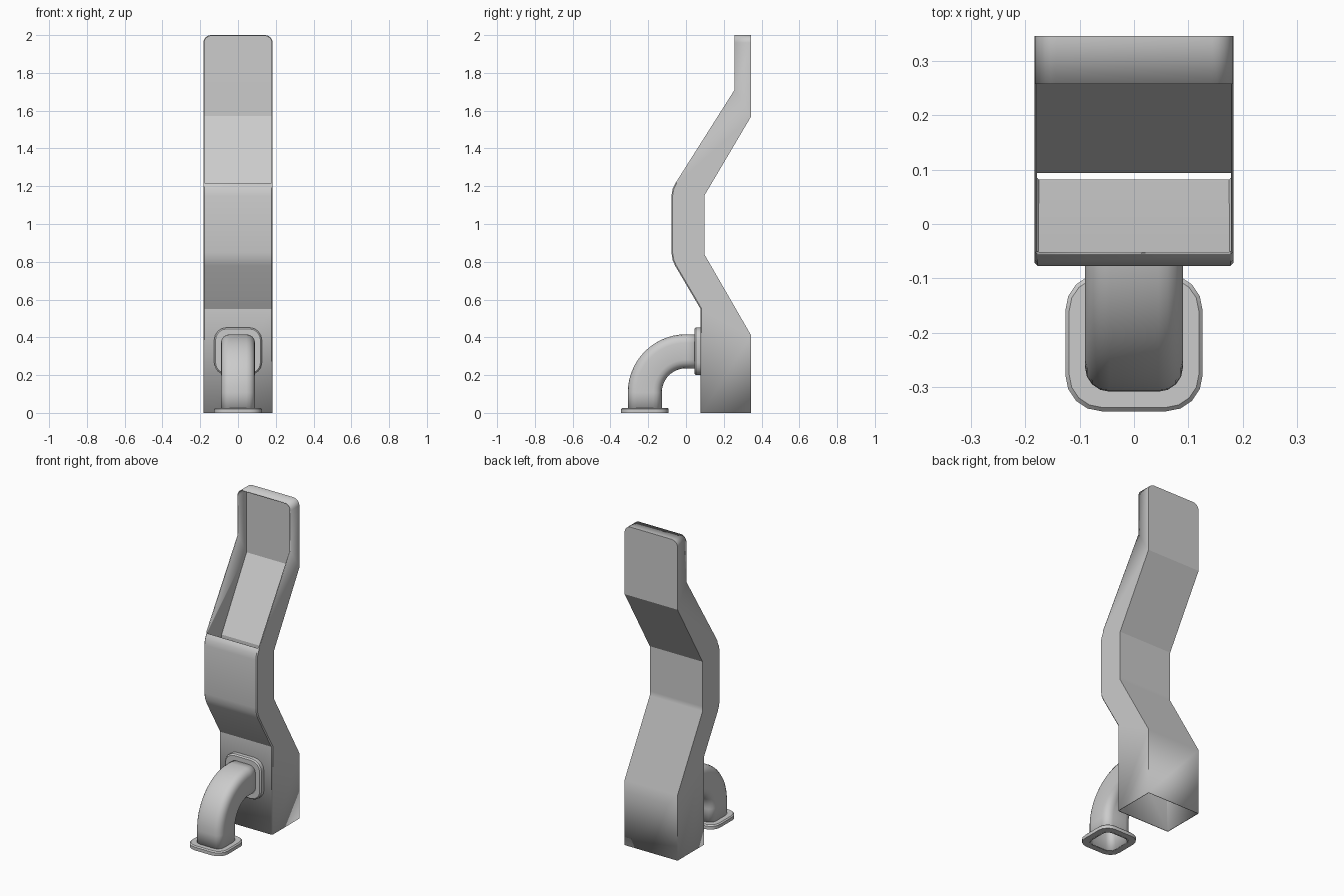
import bpy, bmesh
from math import sin, cos, pi, radians

cube = bpy.data.objects.get("Cube")
if cube:
    bpy.data.objects.remove(cube)

grey = bpy.data.materials.new("light_grey_metal")
grey.use_nodes = True
grey.diffuse_color = (0.6, 0.6, 0.6, 1)
grey.node_tree.nodes["Principled BSDF"].inputs["Base Color"].default_value = (0.6, 0.6, 0.6, 1)


def finish(bm, name, wall=0):
    """Turn a bmesh into a shaded object, optionally with wall thickness."""
    mesh = bpy.data.meshes.new(name)
    bm.to_mesh(mesh)
    bm.free()
    obj = bpy.data.objects.new(name, mesh)
    bpy.context.collection.objects.link(obj)
    mesh.materials.append(grey)
    bpy.ops.object.select_all(action='DESELECT')
    obj.select_set(True)
    bpy.context.view_layer.objects.active = obj
    bpy.ops.object.shade_smooth_by_angle(angle=radians(30))
    if wall:
        mod = obj.modifiers.new("wall", 'SOLIDIFY')
        mod.thickness = wall
        mod.offset = -1
    return obj


def rounded_square(half, r, steps=4):
    """Counter-clockwise outline of a square with rounded corners."""
    c = half - r
    pts = []
    for k, (sx, sy) in enumerate([(1, 1), (-1, 1), (-1, -1), (1, -1)]):
        for i in range(steps + 1):
            a = (k + i / steps) * pi / 2
            pts.append((sx * c + r * cos(a), sy * c + r * sin(a)))
    return pts


def loft(bm, loops, closed=False):
    """Skin matching loops of points with quads."""
    rings = [[bm.verts.new(p) for p in loop] for loop in loops]
    pairs = list(zip(rings, rings[1:]))
    if closed:
        pairs.append((rings[-1], rings[0]))
    for a, b in pairs:
        for i in range(len(a)):
            j = (i + 1) % len(a)
            bm.faces.new((a[i], a[j], b[j], b[i]))


# Duct: stations of front y, front z, back y, back z
WIDTH, CORNER = 0.183, 0.04
FRONT_TOP, BACK, MID = 0.257, 0.345, 0.097
stations = [
    (0.077, 0, BACK, 0),
    (0.077, 0.55, BACK, 0.41),
    (-0.058, 0.78, MID, 0.84),
    (-0.071, 0.81, MID, 0.87),
    (-0.077, 0.85, MID, 0.9),
    (-0.077, 1.15, MID, 1.1),
    (-0.071, 1.185, MID, 1.13),
    (-0.056, 1.216, MID, 1.15),
    (FRONT_TOP, 1.71, BACK, 1.57),
]
OPEN_FROM = 7
sections = [(*s, WIDTH) for s in stations]
for i in range(7):
    a = i / 6 * pi / 2
    z = 2 - CORNER + CORNER * sin(a)
    sections.append((FRONT_TOP, z, BACK, z, WIDTH - CORNER + CORNER * cos(a)))

bm = bmesh.new()
rings = [[bm.verts.new(p) for p in ((-w, yf, zf), (w, yf, zf), (w, yb, zb), (-w, yb, zb))]
         for yf, zf, yb, zb, w in sections]
for n, (a, b) in enumerate(zip(rings, rings[1:])):
    for i in range(4):
        if i == 0 and n >= OPEN_FROM:
            continue  # open trough above the front cover
        j = (i + 1) % 4
        bm.faces.new((a[i], a[j], b[j], b[i]))
bm.faces.new(rings[-1])
# Chamfer the long edges of the front cover
cover_edges = [bm.edges.get((rings[n][i], rings[n + 1][i]))
               for n in range(OPEN_FROM) for i in (0, 1)]
bmesh.ops.bevel(bm, geom=cover_edges, offset=0.006, segments=1, affect='EDGES')
finish(bm, "duct_body", 0.005)

# Elbow pipe from the floor into the front of the duct
BEND, CY, CZ = 0.218, 0.0, 0.108
tube = rounded_square(0.09, 0.045)
turns = [i / 14 * pi / 2 for i in range(15)]
loops = [[(u, CY - BEND + v, 0) for u, v in tube]]
for t in turns:
    loops.append([(u, CY - (BEND - v) * cos(t), CZ + (BEND - v) * sin(t)) for u, v in tube])
loops.append([(u, 0.075, CZ + BEND - v) for u, v in tube])
bm = bmesh.new()
loft(bm, loops)
finish(bm, "elbow_pipe", 0.008)


# Flanges: rounded rings with a chamfered outer face
def flange(name, base, face, place):
    lip = base + (face - base) * 0.75
    hole = rounded_square(0.088, 0.044)
    outer = rounded_square(0.126, 0.066)
    inset = rounded_square(0.119, 0.06)
    bm = bmesh.new()
    loft(bm, [[place(u, v, d) for u, v in ring] for ring, d in
              ((hole, base), (outer, base), (outer, lip), (inset, face), (hole, face))], True)
    bmesh.ops.recalc_face_normals(bm, faces=bm.faces)
    finish(bm, name)


flange("floor_flange", 0, 0.027, lambda u, v, d: (u, CY - BEND + v, d))
flange("wall_flange", 0.077, 0.045, lambda u, v, d: (u, d, CZ + BEND + v))
